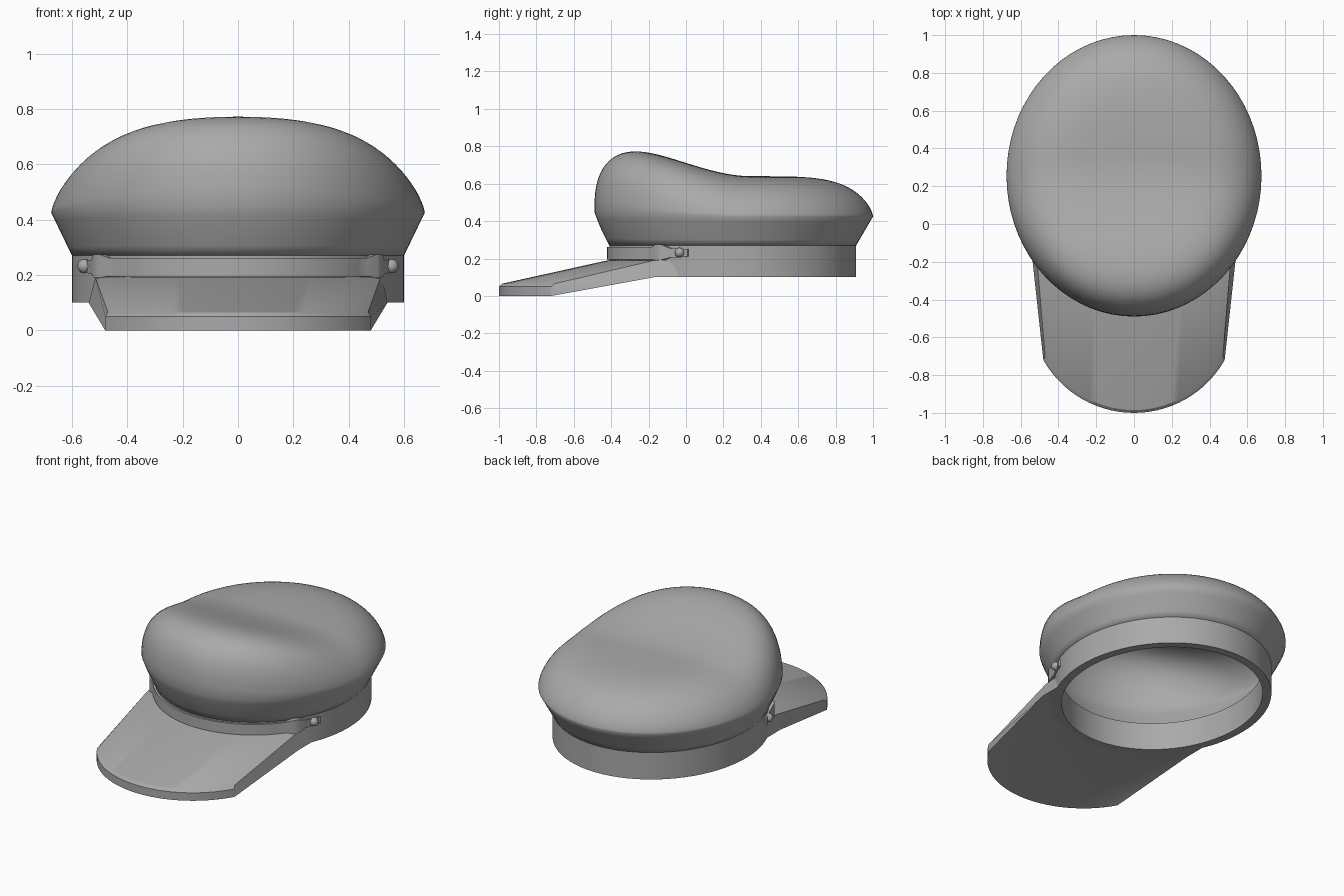
import bpy, bmesh, math

if "Cube" in bpy.data.objects:
    bpy.data.objects.remove(bpy.data.objects["Cube"], do_unlink=True)

CY = 0.25                 # centre of the head opening
BAND_X, BAND_Y = 0.60, 0.66

cloth = bpy.data.materials.new("grey cloth")
cloth.use_nodes = True
GREY = (0.4, 0.4, 0.4, 1)
cloth.diffuse_color = GREY
cloth.node_tree.nodes["Principled BSDF"].inputs["Base Color"].default_value = GREY


def loft(name, rows, wrap=False, caps=False, sharp=35):
    """Skin closed loops of points; wrap joins last to first, caps fill the ends."""
    bm = bmesh.new()
    loops = [[bm.verts.new(p) for p in row] for row in rows]
    n = len(loops[0])
    pairs = list(zip(loops, loops[1:]))
    if wrap:
        pairs.append((loops[-1], loops[0]))
    for a, b in pairs:
        for i in range(n):
            j = (i + 1) % n
            bm.faces.new((a[i], a[j], b[j], b[i]))
    if caps:
        bm.faces.new(loops[0])
        bm.faces.new(loops[-1])
    bmesh.ops.remove_doubles(bm, verts=bm.verts, dist=0.0001)
    bmesh.ops.recalc_face_normals(bm, faces=bm.faces)
    mesh = bpy.data.meshes.new(name)
    bm.to_mesh(mesh)
    bm.free()
    obj = bpy.data.objects.new(name, mesh)
    bpy.context.collection.objects.link(obj)
    finish(obj, sharp)
    return obj


def finish(obj, sharp):
    obj.data.materials.clear()
    obj.data.materials.append(cloth)
    bpy.ops.object.select_all(action="DESELECT")
    obj.select_set(True)
    bpy.context.view_layer.objects.active = obj
    bpy.ops.object.shade_smooth_by_angle(angle=math.radians(sharp))


def on_band(angle, offset, z):
    """Point on the band ellipse; angle 0 is the front."""
    return ((BAND_X + offset) * math.sin(angle),
            CY - (BAND_Y + offset) * math.cos(angle), z)


# Head band: a rectangular section swept round the ellipse
SEG = 72
turn = [2 * math.pi * i / SEG for i in range(SEG)]
section = [(0, 0.10), (0, 0.272), (-0.05, 0.272), (-0.05, 0.10)]
loft("head_band", [[on_band(a, o, z) for o, z in section] for a in turn], wrap=True)


# Crown: flares out of the band, then closes over a top that is high in front
def crown_top(y):
    t = min(max((y + 0.42) / 0.77, 0), 1)
    return 0.64 + 0.165 * (1 - t * t * (3 - 2 * t))


def crown_point(angle, rho):
    front = max(0, math.cos(angle))
    x = 0.675 * rho * math.sin(angle)
    y = 0.255 - 0.745 * rho * math.cos(angle)
    base = 0.425 + 0.025 * front
    q = 1.45 + 1.25 * front ** 1.5
    rise = max(0, 1 - rho ** (5 + front)) ** (1 / q)
    return (x, y, base + (crown_top(y) - base) * rise)


def flare_point(angle, t):
    low, high = on_band(angle, 0, 0.27), crown_point(angle, 1)
    bulge = t + 0.25 * t * (1 - t) * max(0, math.cos(angle))
    x, y = (low[k] + (high[k] - low[k]) * bulge for k in (0, 1))
    return (x, y, low[2] + (high[2] - low[2]) * t)


crown_rows = [[on_band(a, -0.05, 0.27) for a in turn]]
crown_rows += [[flare_point(a, k / 5) for a in turn] for k in range(5)]
STEPS = 28
for k in range(STEPS):
    rho = max(math.cos(math.pi / 2 * k / (STEPS - 1)), 0.00001)
    crown_rows.append([crown_point(a, rho) for a in turn])
loft("crown", crown_rows, sharp=75)


# Visor: sloping plate between a round front edge and the band
def visor_section(u):
    arc = -0.449 - math.sqrt(0.551 ** 2 - (0.48 * u) ** 2)
    root = -0.42 + 0.25 * u * u
    inner = CY - BAND_Y * math.sqrt(1 - (0.9 * u) ** 2) + 0.03
    return [(0.48 * u, arc, 0), (0.48 * u, arc, 0.05),
            (0.47 * u, arc + 0.015, 0.065),
            (0.515 * u, root, 0.19), (0.52 * u, inner, 0.195),
            (0.54 * u, inner, 0.10), (0.54 * u, root, 0.10)]


COLS = 36
loft("visor", [visor_section(math.sin(math.pi / 2 * (2 * i / COLS - 1)))
               for i in range(COLS + 1)], caps=True, sharp=30)

# Strap over the visor, with a raised loop and a narrow tab at each end
half = [(d, 0.012, 0.195, 0.262) for d in range(0, 51, 5)]
half += [(53, 0.03, 0.19, 0.275), (56, 0.03, 0.192, 0.275),
         (60, 0.012, 0.205, 0.255), (69, 0.012, 0.21, 0.25)]
strap = [(-d, o, lo, hi) for d, o, lo, hi in reversed(half[1:])] + half
loft("strap", [[on_band(math.radians(d), off, z) for off, z in
                ((-0.02, lo), (o, lo), (o, hi), (-0.02, hi))]
               for d, o, lo, hi in strap], caps=True)

# Strap buttons
for side, name in ((1, "left_button"), (-1, "right_button")):
    bpy.ops.mesh.primitive_uv_sphere_add(
        segments=16, ring_count=8, radius=0.026,
        location=on_band(side * math.radians(65), 0.012, 0.232))
    button = bpy.context.object
    button.name = name
    finish(button, 60)
